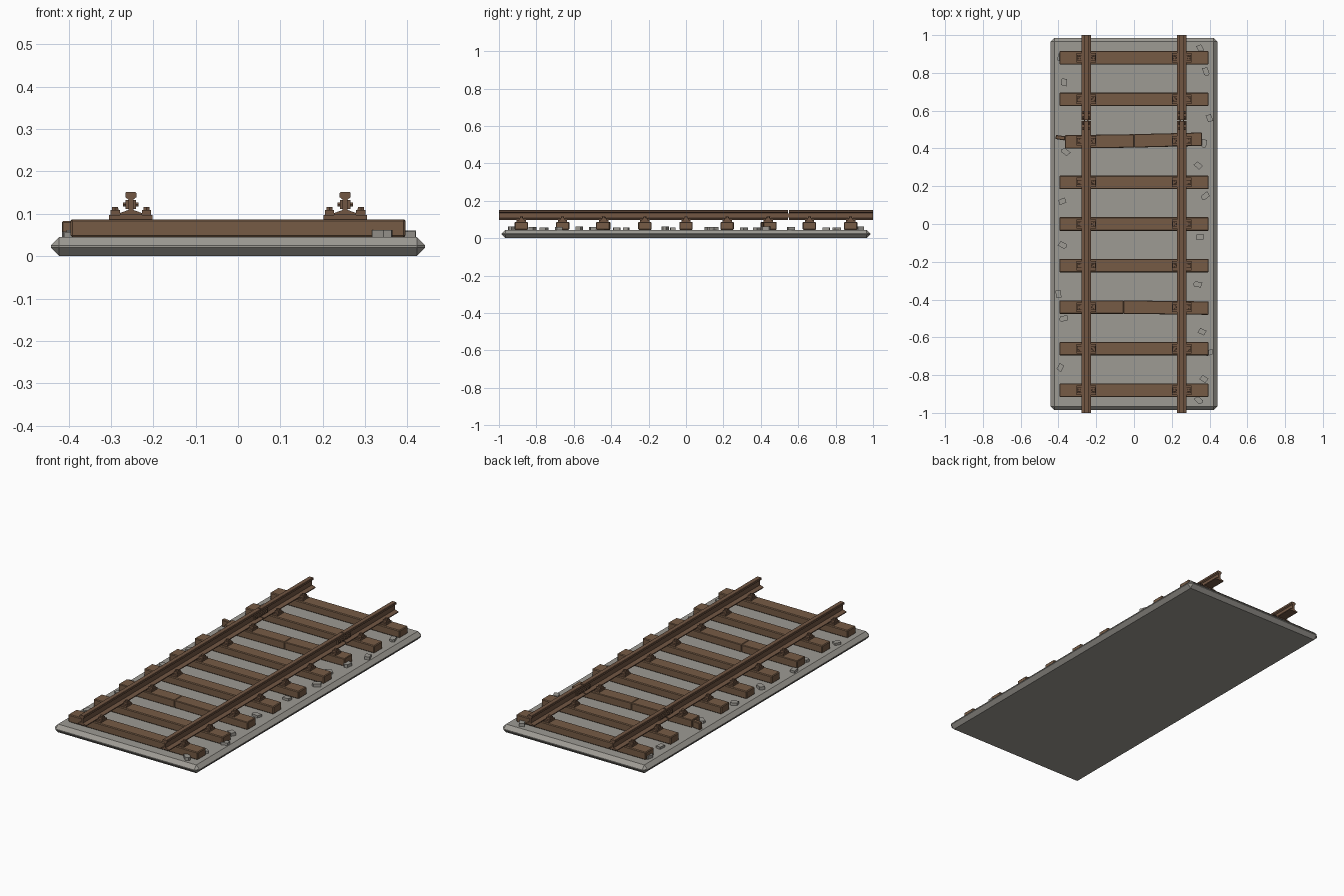
import bpy, bmesh, math, random
from mathutils import Matrix, Vector

random.seed(4)
if "Cube" in bpy.data.objects:
    bpy.data.objects.remove(bpy.data.objects["Cube"], do_unlink=True)


def material(name, rgb):
    m = bpy.data.materials.new(name)
    m.use_nodes = True
    m.diffuse_color = (*rgb, 1)
    m.node_tree.nodes["Principled BSDF"].inputs["Base Color"].default_value = (*rgb, 1)
    return m


GRAVEL = material("gravel grey", (0.34, 0.325, 0.295))
WOOD = material("weathered wood", (0.18, 0.105, 0.06))
STEEL = material("rusty steel", (0.165, 0.092, 0.055))


def finish(bm, name, mat, bevel=0):
    mesh = bpy.data.meshes.new(name)
    bmesh.ops.recalc_face_normals(bm, faces=bm.faces)
    bm.to_mesh(mesh)
    bm.free()
    mesh.materials.append(mat)
    ob = bpy.data.objects.new(name, mesh)
    bpy.context.collection.objects.link(ob)
    if bevel:
        mod = ob.modifiers.new("bevel", "BEVEL")
        mod.width, mod.segments = bevel, 1
    return ob


def add_box(bm, centre, size, turn=0):
    mat = Matrix.Translation(centre) @ Matrix.Rotation(turn, 4, "Z") @ Matrix.Diagonal((*size, 1))
    bmesh.ops.create_cube(bm, size=1, matrix=mat)


def add_prism(bm, points, axis):
    """Extrude a flat outline along the axis vector."""
    face = bm.faces.new([bm.verts.new(p) for p in points])
    out = bmesh.ops.extrude_face_region(bm, geom=[face])
    verts = [v for v in out["geom"] if isinstance(v, bmesh.types.BMVert)]
    bmesh.ops.translate(bm, verts=verts, vec=axis)


RAIL_X, STEP = 0.253, 0.22
BED_TOP, WOOD_TOP = 0.045, 0.087

# Ballast bed with chamfered rim
bm = bmesh.new()
add_box(bm, (0, 0, BED_TOP / 2), (0.884, 1.972, BED_TOP))
finish(bm, "ballast_bed", GRAVEL, 0.02)

# Sleepers
WOOD_Z, WOOD_H = (BED_TOP + WOOD_TOP) / 2, WOOD_TOP - BED_TOP
for i in range(-4, 5):
    if abs(i) == 2:
        continue
    bm = bmesh.new()
    add_box(bm, (0, i * STEP, WOOD_Z), (0.79, 0.072, WOOD_H))
    finish(bm, f"sleeper_{i + 5}", WOOD, 0.004)


def split_sleeper(name, y, left, right, split, slope_left, slope_right):
    """Two halves that meet at a crack and lie slightly askew."""
    bm = bmesh.new()
    for a, b, slope in ((left, split, slope_left), (split, right, slope_right)):
        mid = (a + b) / 2
        add_box(bm, (mid, y + (mid - split) * slope, WOOD_Z),
                (b - a, 0.071, WOOD_H), math.atan(slope))
    finish(bm, name, WOOD, 0.003)


split_sleeper("cracked_sleeper", -2 * STEP, -0.395, 0.395, -0.055, 0, -0.012)
split_sleeper("broken_sleeper", 2 * STEP, -0.365, 0.36, 0, 0.015, 0.025)

# Chip broken off the end of the sleeper
bm = bmesh.new()
add_box(bm, (-0.39, 0.457, 0.064), (0.05, 0.022, 0.038), -0.15)
finish(bm, "broken_sleeper_chip", WOOD, 0.003)

# Rails: one profile, two lengths per side with a joint gap
HALF = [(0.026, 0.097), (0.026, 0.102), (0.006, 0.109), (0.006, 0.134),
        (0.013, 0.139), (0.013, 0.149), (0.011, 0.151)]
PROFILE = HALF + [(-x, z) for x, z in reversed(HALF)]
JOINT = 0.548

for side, sx in (("left", 1), ("right", -1)):
    cx = sx * RAIL_X
    bm = bmesh.new()
    for y0, y1 in ((-1, JOINT - 0.003), (JOINT + 0.003, 1)):
        add_prism(bm, [(cx + x, y0, z) for x, z in PROFILE], (0, y1 - y0, 0))
    finish(bm, f"{side}_rail", STEEL)

    # Joint bars and bolts
    bm = bmesh.new()
    for s in (-1, 1):
        add_box(bm, (cx + s * 0.009, JOINT, 0.122), (0.007, 0.115, 0.022))
        for k in range(4):
            rot = Matrix.Rotation(math.pi / 2, 4, "Y")
            spot = Matrix.Translation((cx + s * 0.015, JOINT + (k - 1.5) * 0.028, 0.122))
            bmesh.ops.create_cone(bm, cap_ends=True, segments=6, radius1=0.006,
                                  radius2=0.006, depth=0.007, matrix=spot @ rot)
    finish(bm, f"{side}_joint_bars", STEEL)

    # Base plates with a clip and bolt head on each side
    bm = bmesh.new()
    for i in range(-4, 5):
        y = i * STEP
        add_box(bm, (cx, y, 0.092), (0.102, 0.05, 0.01))
        for s in (-1, 1):
            add_box(bm, (cx + s * 0.037, y, 0.103), (0.022, 0.028, 0.012))
            bmesh.ops.create_cone(bm, cap_ends=True, segments=6, radius1=0.009,
                                  radius2=0.008, depth=0.008,
                                  matrix=Matrix.Translation((cx + s * 0.037, y, 0.112)))
    finish(bm, f"{side}_base_plates", STEEL)

# Loose stones along both edges
LEFT_EDGE = [(-0.37, 0.75), (-0.36, 0.38), (-0.38, 0.12), (-0.38, -0.11),
             (-0.4, -0.37), (-0.37, -0.5), (-0.39, -0.76), (-0.39, 0.88)]
RIGHT_EDGE = [(0.35, 0.93), (0.38, 0.81), (0.4, 0.56), (0.37, 0.43),
              (0.34, 0.31), (0.38, 0.15), (0.35, -0.07), (0.34, -0.32),
              (0.36, -0.57), (0.4, -0.68), (0.37, -0.82), (0.34, -0.93)]
bm = bmesh.new()
for n, (x, y) in enumerate(LEFT_EDGE + RIGHT_EDGE):
    turn = Matrix.Rotation(random.uniform(0, math.tau), 4, "Z")
    outline = [(-0.02, -0.014), (0.018, -0.014), (0.02, 0.014), (-0.016, 0.014)]
    if n % 2:
        outline.insert(2, (0.028, 0.002))
    points = [turn @ Vector((px, py, 0)) + Vector((x, y, BED_TOP - 0.002)) for px, py in outline]
    add_prism(bm, points, (0, 0, random.uniform(0.014, 0.02)))
finish(bm, "loose_stones", GRAVEL)
